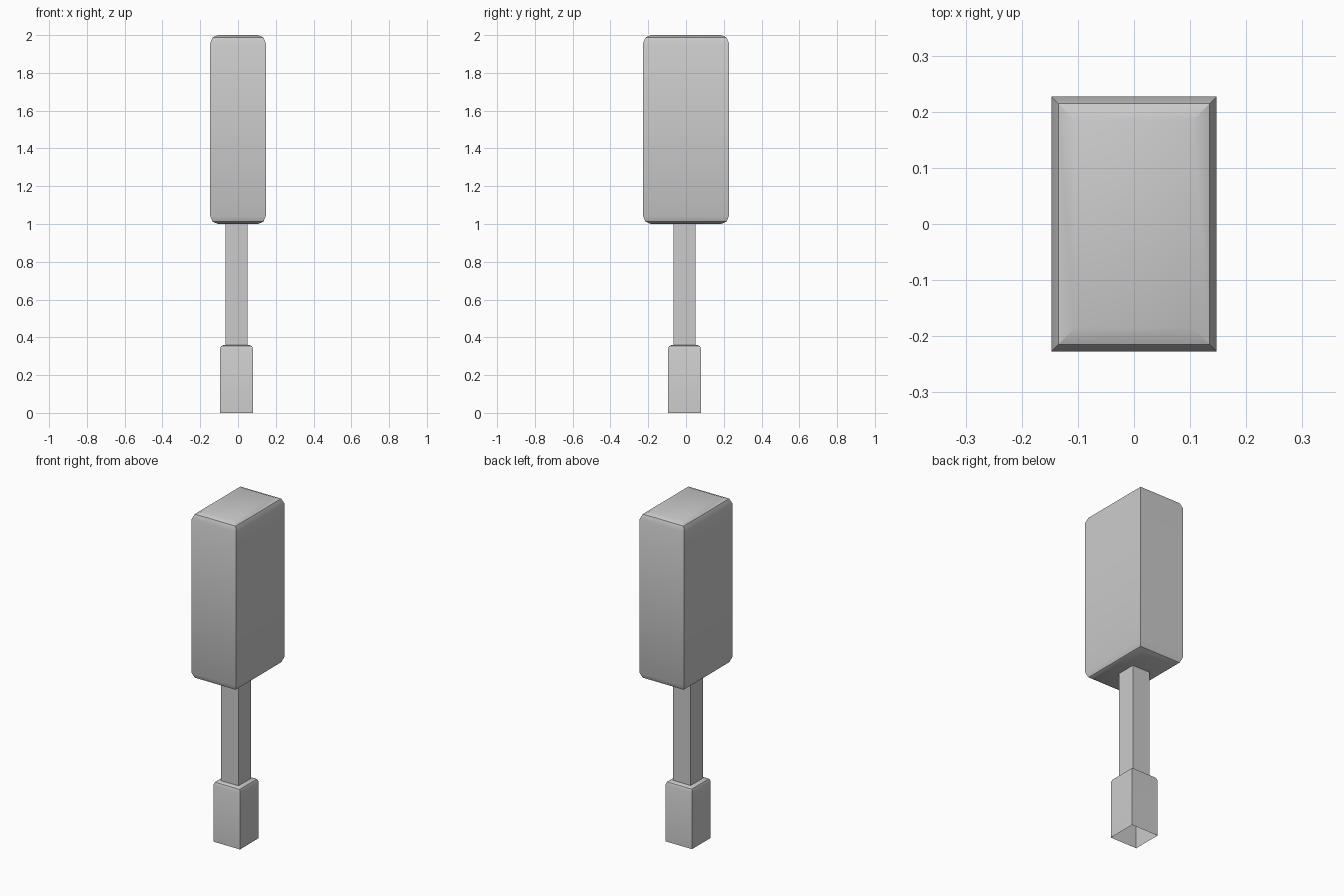
import bpy, bmesh, math

if "Cube" in bpy.data.objects:
    bpy.data.objects.remove(bpy.data.objects["Cube"])


def arc(r, steps=2):
    """Rounded edge as (inset, drop) pairs, from the wall to the flat."""
    return [(r * (1 - math.cos(a)), r * (1 - math.sin(a)))
            for a in (math.pi / 2 * i / steps for i in range(steps + 1))]


def column(name, cx, cy, hx, hy, rings, cap_bottom, cap_top):
    """Rectangular column from (inset, z) rings, ordered bottom to top."""
    bm = bmesh.new()
    loops = [[bm.verts.new((cx + sx * (hx - d), cy + sy * (hy - d), z))
              for sx, sy in ((-1, -1), (1, -1), (1, 1), (-1, 1))]
             for d, z in rings]
    for a, b in zip(loops, loops[1:]):
        for i in range(4):
            j = (i + 1) % 4
            bm.faces.new((a[i], a[j], b[j], b[i]))
    if cap_bottom:
        bm.faces.new(loops[0][::-1])
    if cap_top:
        bm.faces.new(loops[-1])
    me = bpy.data.meshes.new(name)
    bm.to_mesh(me)
    bm.free()
    ob = bpy.data.objects.new(name, me)
    bpy.context.collection.objects.link(ob)
    bpy.ops.object.select_all(action='DESELECT')
    ob.select_set(True)
    bpy.context.view_layer.objects.active = ob
    bpy.ops.object.shade_smooth_by_angle(angle=math.radians(30))
    return ob


# Head: box with rounded top and bottom rims, sharp upright edges
rim = arc(0.042)
head = [(d, 1.0 + h) for d, h in reversed(rim)] + [(d, 2.0 - h) for d, h in rim]
column("head", 0, 0, 0.147, 0.227, head, True, True)

# Pole: plain square shaft, slightly off centre
OFF = -0.008
column("pole", OFF, OFF, 0.058, 0.058, [(0, 0.36), (0, 1.0)], False, False)

# Base: socket open underneath with a rounded top rim
base = [(0, 0)] + [(d, 0.36 - h) for d, h in arc(0.022)]
column("base", OFF, OFF, 0.088, 0.088, base, False, True)
